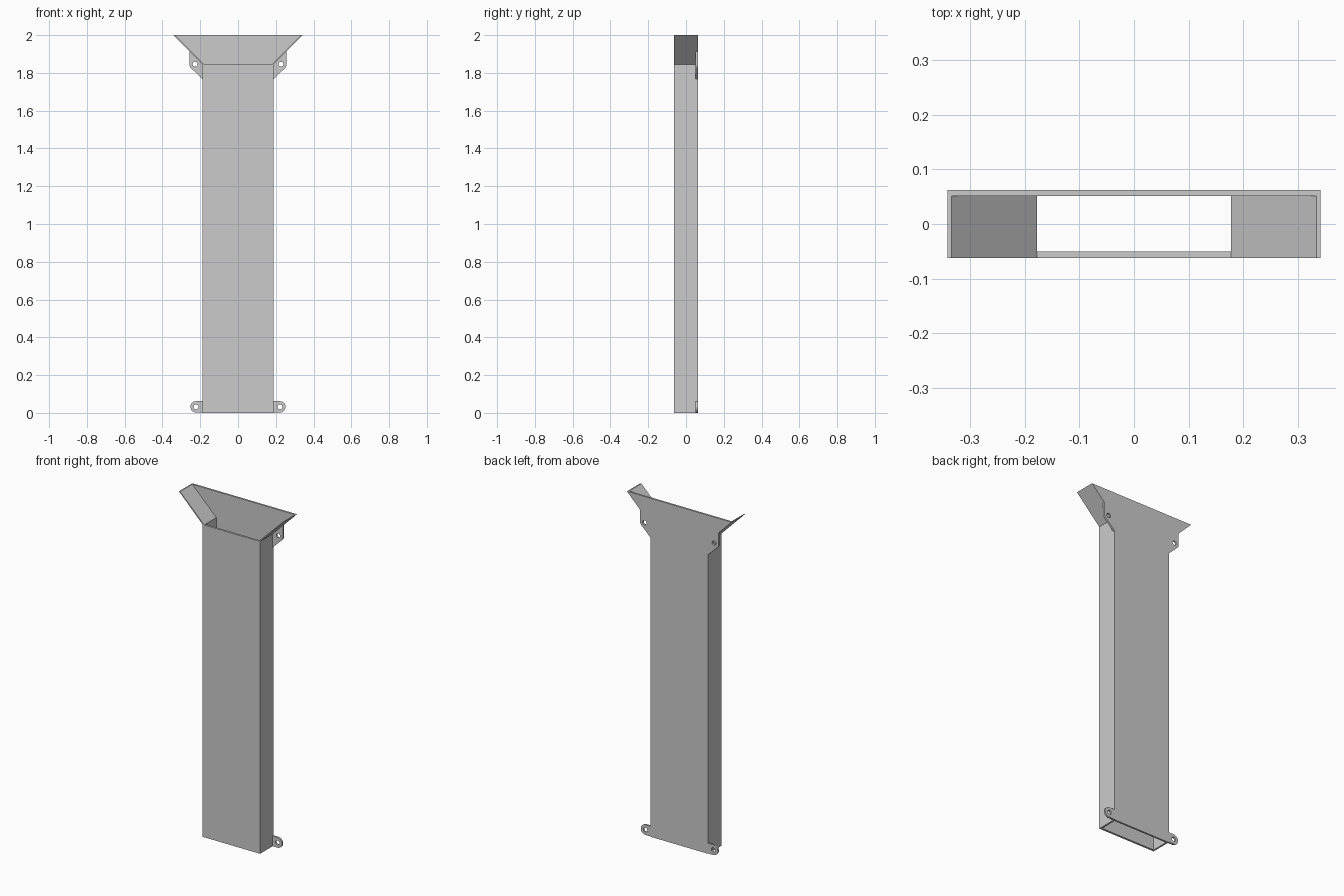
import bpy, bmesh
from math import cos, sin, pi

if "Cube" in bpy.data.objects:
    bpy.data.objects.remove(bpy.data.objects["Cube"])

grey = bpy.data.materials.new("light_grey")
grey.diffuse_color = (0.6, 0.6, 0.6, 1)
grey.use_nodes = True
grey.node_tree.nodes["Principled BSDF"].inputs["Base Color"].default_value = grey.diffuse_color

W, WALL = 0.188, 0.010            # half width of the chute, wall thickness
FRONT, BACK = -0.0625, 0.0625     # depth limits
PLATE = BACK - 0.011              # inner face of the back plate
RIM, TOP = 1.845, 2.0             # front lip height, funnel top
FLARE = 0.342                     # half width of the funnel


def arc(cx, cz, r, a0, a1, n):
    return [(cx + r * cos(a0 + (a1 - a0) * i / n),
             cz + r * sin(a0 + (a1 - a0) * i / n)) for i in range(n + 1)]


def mirror(pts):
    return [(-x, z) for x, z in reversed(pts)]


def plate(name, loops, y0, y1):
    """Extrude x-z outlines (first outer, then holes) between two depths."""
    cu = bpy.data.curves.new(name, 'CURVE')
    cu.dimensions, cu.fill_mode, cu.extrude = '2D', 'BOTH', (y1 - y0) / 2
    for pts in loops:
        sp = cu.splines.new('POLY')
        sp.points.add(len(pts) - 1)
        for p, (x, z) in zip(sp.points, pts):
            p.co = (x, z, 0, 1)
        sp.use_cyclic_u = True
    ob = bpy.data.objects.new(name, cu)
    bpy.context.collection.objects.link(ob)
    ob.location.y = (y0 + y1) / 2
    ob.rotation_euler.x = pi / 2
    bpy.ops.object.select_all(action='DESELECT')
    ob.select_set(True)
    bpy.context.view_layer.objects.active = ob
    bpy.ops.object.convert(target='MESH')
    ob = bpy.context.object
    bm = bmesh.new()
    bm.from_mesh(ob.data)
    bmesh.ops.remove_doubles(bm, verts=bm.verts, dist=1e-5)
    bmesh.ops.recalc_face_normals(bm, faces=bm.faces)
    bm.to_mesh(ob.data)
    bm.free()
    ob.data.materials.clear()
    ob.data.materials.append(grey)
    bpy.ops.object.shade_smooth_by_angle()


# Back plate with funnel back, four mounting ears and their holes
low, high = (0.222, 0.032), (0.227, 1.846)
half = [(W, 0.0)]
half += [(W, 0.002)] + arc(*low, 0.030, -pi / 2, pi / 2, 16) + [(W, 0.062)]
half += [(W, 1.767)] + arc(*high, 0.030, -pi / 4, 0, 5)
half += [(0.257, RIM + 0.257 - W), (FLARE, TOP)]
holes = []
for c in (low, high):
    hole = arc(*c, 0.013, 0, 2 * pi, 24)[:-1]
    holes += [hole, mirror(hole)]
plate("back_plate", [half + mirror(half)] + holes, PLATE, BACK)

# Side walls, each folding outward into a funnel flap
side = [(W - WALL, 0), (W, 0), (W, RIM), (FLARE, TOP),
        (FLARE - 0.007, TOP), (W - WALL, RIM)]
plate("right_side_wall", [side], FRONT, PLATE)
plate("left_side_wall", [mirror(side)], FRONT, PLATE)

# Front wall between the sides
f = W - WALL
plate("front_wall", [[(-f, 0), (f, 0), (f, RIM), (-f, RIM)]], FRONT, FRONT + 0.012)
